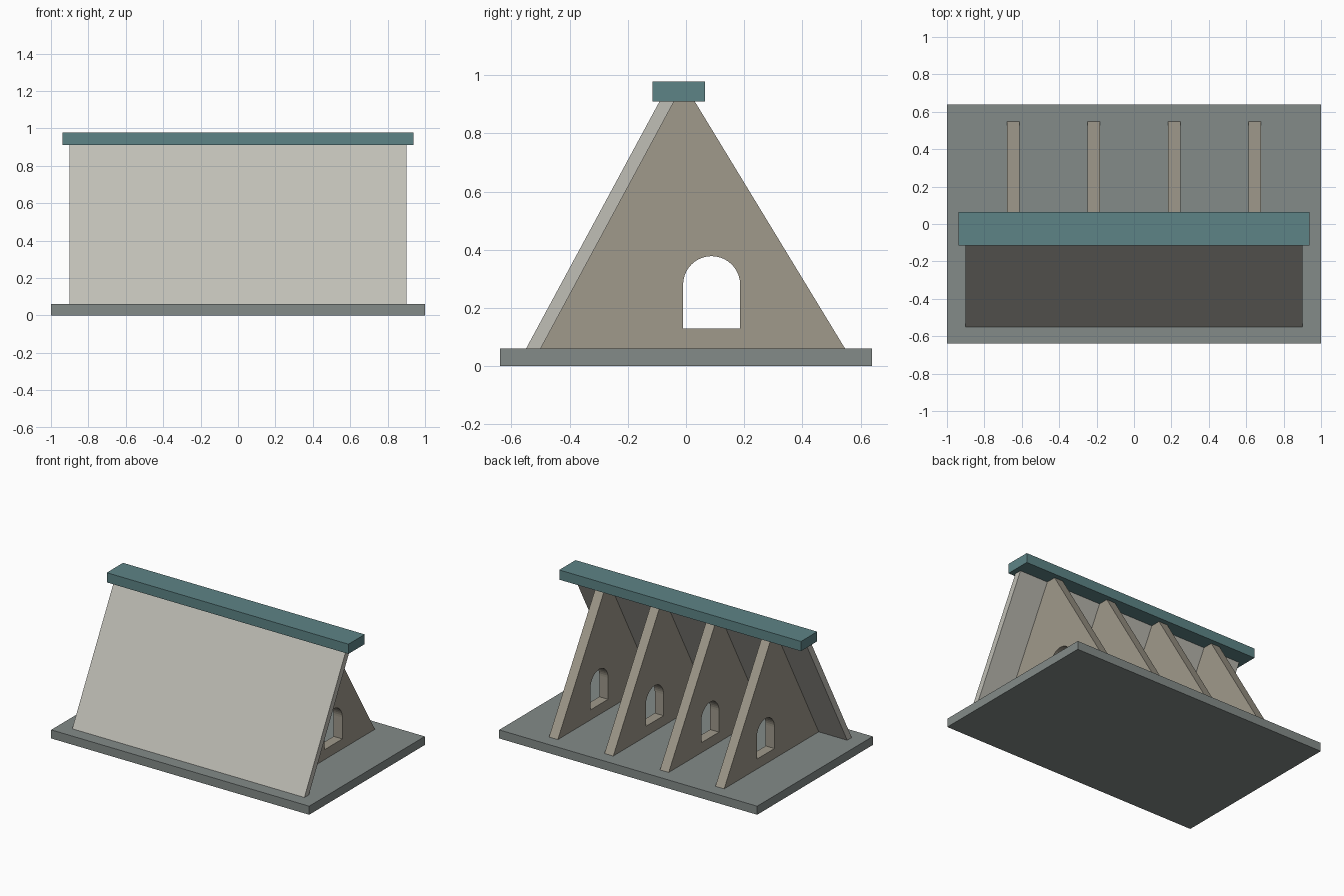
import bpy, bmesh
from math import pi, cos, sin

if "Cube" in bpy.data.objects:
    bpy.data.objects.remove(bpy.data.objects["Cube"])


def material(name, rgb):
    m = bpy.data.materials.new(name)
    m.diffuse_color = (*rgb, 1)
    m.use_nodes = True
    m.node_tree.nodes["Principled BSDF"].inputs["Base Color"].default_value = m.diffuse_color
    return m


def prism(name, profile, x0, x1, mat=None):
    """Extrude a (y, z) profile along x."""
    bm = bmesh.new()
    face = bm.faces.new([bm.verts.new((x0, y, z)) for y, z in profile])
    ext = bmesh.ops.extrude_face_region(bm, geom=[face])
    verts = [g for g in ext["geom"] if isinstance(g, bmesh.types.BMVert)]
    bmesh.ops.translate(bm, verts=verts, vec=(x1 - x0, 0, 0))
    bmesh.ops.recalc_face_normals(bm, faces=bm.faces)
    me = bpy.data.meshes.new(name)
    bm.to_mesh(me)
    bm.free()
    ob = bpy.data.objects.new(name, me)
    bpy.context.collection.objects.link(ob)
    if mat:
        me.materials.append(mat)
    return ob


def rect(y0, y1, z0, z1):
    return [(y0, z0), (y1, z0), (y1, z1), (y0, z1)]


stone = material("base_grey", (0.23, 0.26, 0.25))
teal = material("cap_teal", (0.11, 0.23, 0.24))
pale = material("panel_pale", (0.53, 0.52, 0.47))
tan = material("fin_tan", (0.35, 0.32, 0.26))

BASE_TOP, CAP_LOW = 0.06, 0.91

# Base plate and ridge cap
prism("base_plate", rect(-0.64, 0.64, 0, BASE_TOP), -1, 1, stone)
prism("ridge_cap", rect(-0.115, 0.065, CAP_LOW, 0.978), -0.937, 0.937, teal)

# Leaning front panel
prism("front_panel", [(-0.55, BASE_TOP), (-0.50, BASE_TOP),
                      (-0.041, CAP_LOW), (-0.091, CAP_LOW)], -0.9, 0.9, pale)

# Arched opening cutter, running through every fin
r, cy, cz = 0.098, 0.088, 0.28
arch = [(cy - r, 0.13), (cy + r, 0.13)]
arch += [(cy + r * cos(pi * i / 20), cz + r * sin(pi * i / 20)) for i in range(21)]
cutter = prism("arch_cutter", arch, -0.95, 0.95)
cutter.hide_render = True
cutter.hide_viewport = True

# Four support fins behind the panel
for i in range(4):
    x = -0.645 + 0.43 * i
    fin = prism(f"support_fin_{i + 1}", [(-0.50, BASE_TOP), (0.547, BASE_TOP),
                                         (0.03, CAP_LOW), (-0.041, CAP_LOW)],
                x - 0.034, x + 0.034, tan)
    cut = fin.modifiers.new("arch", "BOOLEAN")
    cut.operation = "DIFFERENCE"
    cut.solver = "EXACT"
    cut.object = cutter
